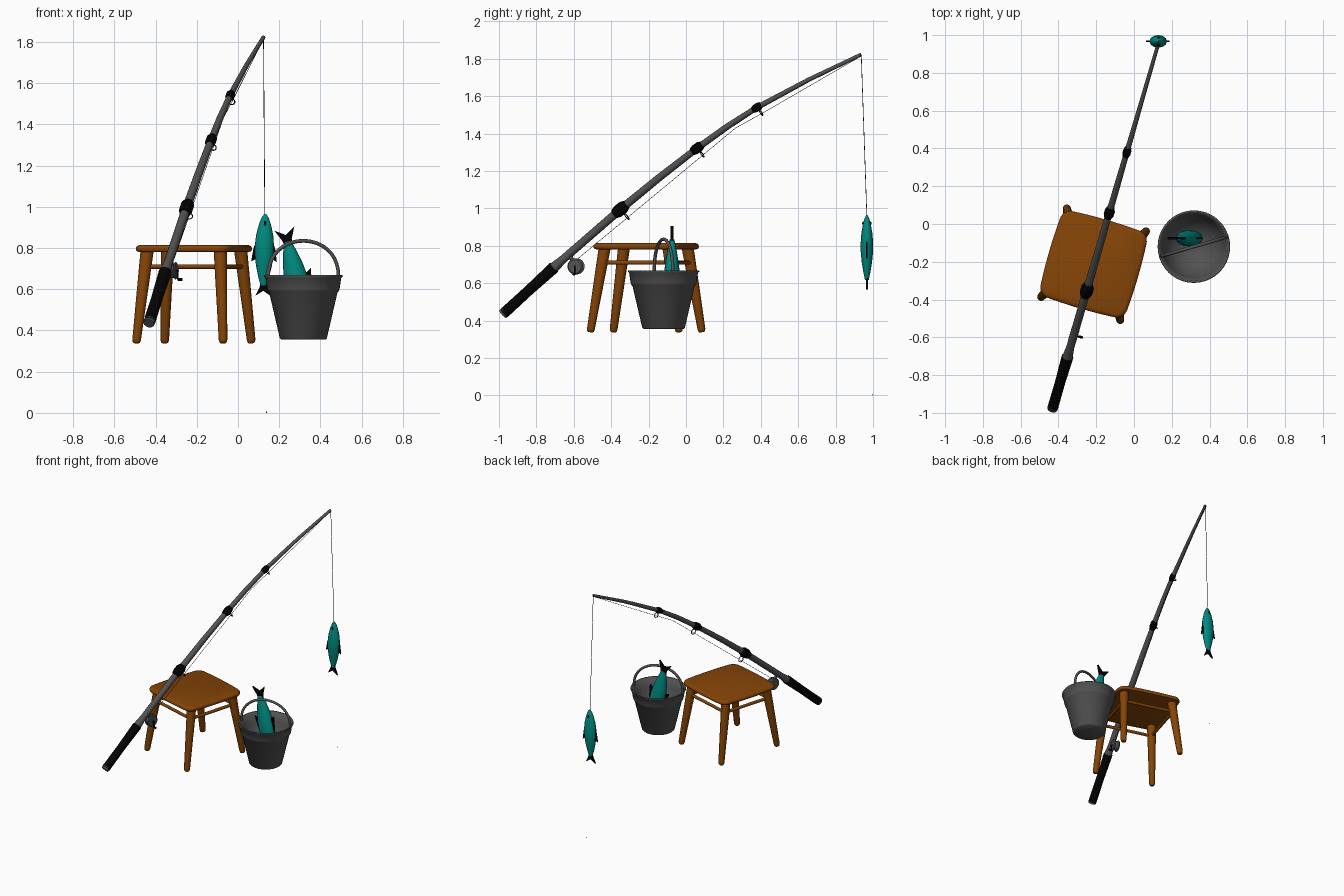
import bpy, bmesh, math
from mathutils import Vector, Matrix

if "Cube" in bpy.data.objects:
    bpy.data.objects.remove(bpy.data.objects["Cube"])

V = Vector
ACROSS = V((0.96, -0.279, 0))          # sideways to the rod plane


def material(name, rgb):
    m = bpy.data.materials.new(name)
    m.diffuse_color = (*rgb, 1)
    m.use_nodes = True
    m.node_tree.nodes["Principled BSDF"].inputs["Base Color"].default_value = m.diffuse_color
    return m


BLACK = material("black", (0.001, 0.001, 0.001))
GREY = material("dark_grey", (0.085, 0.085, 0.085))
WOOD = material("wood", (0.235, 0.058, 0.002))
TEAL = material("teal", (0.0, 0.25, 0.215))


def finish(bm, name, mat=None, matrix=None, angle=40):
    bmesh.ops.recalc_face_normals(bm, faces=bm.faces)
    me = bpy.data.meshes.new(name)
    bm.to_mesh(me)
    bm.free()
    ob = bpy.data.objects.new(name, me)
    bpy.context.collection.objects.link(ob)
    if matrix:
        ob.matrix_world = matrix
    me.materials.append(mat or GREY)
    bpy.ops.object.select_all(action='DESELECT')
    ob.select_set(True)
    bpy.context.view_layer.objects.active = ob
    bpy.ops.object.shade_smooth_by_angle(angle=math.radians(angle))
    return ob


def bridge(bm, rings):
    n = len(rings[0])
    for a, b in zip(rings, rings[1:]):
        for i in range(n):
            bm.faces.new((a[i], a[(i + 1) % n], b[(i + 1) % n], b[i]))
    bm.faces.new(rings[0])
    bm.faces.new(rings[-1])


def tube(name, pts, radii, mat=None, sides=12, matrix=None):
    """Round bar along a path with a radius per point."""
    pts = [V(p) for p in pts]
    if not isinstance(radii, (list, tuple)):
        radii = [radii] * len(pts)
    bm = bmesh.new()
    rings, side = [], None
    for i, (p, r) in enumerate(zip(pts, radii)):
        t = (pts[min(i + 1, len(pts) - 1)] - pts[max(i - 1, 0)]).normalized()
        side = t.orthogonal() if side is None else side - t * side.dot(t)
        side.normalize()
        up = t.cross(side)
        rings.append([bm.verts.new(p + r * (side * math.cos(a) + up * math.sin(a)))
                      for a in (2 * math.pi * k / sides for k in range(sides))])
    bridge(bm, rings)
    return finish(bm, name, mat, matrix)


def lathe(name, profile, sides=32, mat=None, matrix=None, flat=1.0, angle=40):
    bm = bmesh.new()
    rings = [[bm.verts.new((r * math.cos(a), r * flat * math.sin(a), z))
              for a in (2 * math.pi * k / sides for k in range(sides))] for r, z in profile]
    bridge(bm, rings)
    return finish(bm, name, mat, matrix, angle)


def plate(name, outline, thick, mat, matrix):
    """Thin fin lying in the local xz plane."""
    bm = bmesh.new()
    bridge(bm, [[bm.verts.new((x, y, z)) for x, z in outline] for y in (-thick / 2, thick / 2)])
    return finish(bm, name, mat, matrix)


def on_rod(y, z):
    return V((0.29 * y - 0.148, y, z))


# Rod: butt cap, grip, tapering blank
tube("rod_butt_cap", [on_rod(-.98, .434), on_rod(-.965, .448)], [.027, .029])
tube("rod_grip", [on_rod(-.972, .441), on_rod(-.84, .562), on_rod(-.705, .685)],
     [.029, .028, .032], BLACK)
blank = [(-.705, .685, .028), (-.655, .73, .022), (-.35, .995, .022), (-.145, 1.163, .020),
         (.06, 1.322, .018), (.22, 1.437, .017), (.38, 1.54, .015), (.66, 1.69, .012),
         (.935, 1.822, .010)]
tube("rod_blank", [on_rod(y, z) for y, z, r in blank], [r for y, z, r in blank])

# Black collars with a line guide ring below each
for i, (y, z, s, r) in enumerate([(-.35, .995, .74, .034), (.06, 1.322, .66, .027),
                                  (.38, 1.54, .58, .022)], 1):
    c, t = on_rod(y, z), (on_rod(y + .1, z + .1 * (s + .05)) - on_rod(y, z)).normalized()
    h = r * 1.3
    tube(f"collar_{i}", [c - t * h, c - t * h * .45, c + t * h * .45, c + t * h],
         [r * .76, r, r, r * .7], BLACK, 8)
    down = ACROSS.cross(t).normalized()
    down = -down if down.z > 0 else down
    ring_r = .011 + r * .25
    mid = c + down * (r + ring_r * .9) + t * .004
    loop = [mid + ring_r * (ACROSS * math.cos(a) + down * math.sin(a))
            for a in (2 * math.pi * k / 20 for k in range(21))]
    tube(f"guide_ring_{i}", loop, .0028, BLACK, 6)

# Reel, its foot and crank
reel = on_rod(-.588, .69)
tube("reel_foot", [on_rod(-.625, .755), reel], .011)
tube("reel_spool", [reel + ACROSS * d for d in (-.022, -.016, -.012, .012, .016, .022)],
     [.036, .043, .035, .035, .043, .036], sides=24)
arm = reel + ACROSS * .028
tube("crank_axle", [reel, arm], .005, BLACK, 8)
tube("crank_arm", [arm, arm + V((0, 0, -.042))], .004, BLACK, 8)
tube("crank_knob", [arm + V((0, 0, -.042)), arm + ACROSS * .022 + V((0, 0, -.042))], .007, BLACK, 8)

# Fishing line along the rod, then hanging to the fish
line = [(-.58, .73), (-.31, .953), (.09, 1.285), (.265, 1.43), (.41, 1.51), (.932, 1.812)]
tube("line_along_rod", [on_rod(*p) for p in line], .0013, BLACK, 5)
tube("hanging_line", [on_rod(.937, 1.82), (.13, .967, .955)], .0018, BLACK, 5)
tube("loose_hook", [(.138, .995, 0), (.138, .997, .006)], .002, BLACK, 5)


def fish(name, head, tail):
    """Fish with its head at the local origin, body along -z."""
    head, tail = V(head), V(tail)
    z = (head - tail).normalized()
    y = z.cross(V((1, 0, 0))).normalized()
    x = y.cross(z)
    s = (head - tail).length / .395
    m = Matrix.Translation(head) @ Matrix((x, y, z)).transposed().to_4x4() @ Matrix.Scale(s, 4)
    body = [(.005, 0), (.017, -.018), (.029, -.05), (.041, -.10), (.046, -.15), (.045, -.20),
            (.038, -.25), (.027, -.30), (.014, -.345)]
    lathe(name + "_body", body, sides=12, mat=TEAL, matrix=m, flat=.72)
    plate(name + "_tail", [(-.013, -.325), (.013, -.325), (.018, -.352), (.038, -.395),
                           (0, -.37), (-.038, -.395), (-.018, -.352)], .011, BLACK, m)
    for side, sx in (("upper", 1), ("lower", -1)):
        plate(f"{name}_{side}_fin", [(sx * .036, -.12), (sx * .052, -.165), (sx * .062, -.23),
                                     (sx * .035, -.215)], .007, BLACK, m)
    for side, sy in (("left", 1), ("right", -1)):
        e = m @ Matrix.Translation((0, sy * .019, -.045)) @ Matrix.Diagonal((1, 1, 1.8, 1))
        bm = bmesh.new()
        bmesh.ops.create_uvsphere(bm, u_segments=10, v_segments=6, radius=.006)
        finish(bm, f"{name}_{side}_eye", BLACK, e)


fish("hanging_fish", (.132, .967, .965), (.122, .967, .567))
fish("bucket_fish", (.342, -.075, .39), (.225, -.075, .895))

# Bucket: one wall profile, outside up and inside down
bucket = Matrix.Translation((.317, -.12, 0))
lathe("bucket", [(.001, .356), (.108, .356), (.114, .362), (.166, .585), (.172, .59), (.176, .602),
                 (.184, .655), (.192, .662), (.190, .668), (.181, .667), (.168, .6),
                 (.160, .585), (.110, .374), (.001, .37)], sides=40, matrix=bucket, angle=85)
bail = []
for k in range(21):
    a = math.pi * k / 20
    u = -.178 * math.cos(a)
    bail.append((u * .96, u * .279, .655 + .18 * math.sin(a) ** .85))
tube("bucket_handle", bail, .009, sides=10, matrix=bucket)

# Stool, turned to line up with the rod
stool = Matrix.Translation((-.214, -.213, 0)) @ Matrix.Rotation(-math.radians(16.2), 4, 'Z')


def seat_ring(bm, inset, z):
    pts = []
    r, h, bulge = .06, .239, .006
    for q in range(4):
        rot = Matrix.Rotation(q * math.pi / 2, 3, 'Z')
        for k in range(7):                       # rounded corner
            a = math.pi / 2 * k / 6
            pts.append(rot @ V((h - r + (r - inset) * math.cos(a), h - r + (r - inset) * math.sin(a), z)))
        for u in (.6, .2, -.2, -.6):             # slightly bowed side
            pts.append(rot @ V((u * (h - r), h - inset + bulge * (1 - u * u), z)))
    return [bm.verts.new(p) for p in pts]


bm = bmesh.new()
bridge(bm, [seat_ring(bm, i, z) for i, z in [(.018, .78), (.005, .784), (0, .792), (0, .802),
                                             (.006, .81), (.02, .815)]])
finish(bm, "seat", WOOD, stool)


def leg_at(sx, sy, z):
    f = (.785 - z) / .44
    return V((sx * (.185 + .034 * f), sy * (.178 + .068 * f), z))


for sx in (-1, 1):
    for sy in (-1, 1):
        name = ("front" if sy < 0 else "back") + ("_left" if sx < 0 else "_right") + "_leg"
        tube(name, [leg_at(sx, sy, z) for z in (.338, .343, .355, .66, .787)],
             [.012, .018, .021, .029, .032], WOOD, 16, stool)
    side = "left" if sx < 0 else "right"
    tube(side + "_stretcher", [leg_at(sx, -1, .71), leg_at(sx, 1, .71)], .011, WOOD, 10, stool)
for sy, side in ((-1, "front"), (1, "back")):
    tube(side + "_stretcher", [leg_at(-1, sy, .71), leg_at(1, sy, .71)], .011, WOOD, 10, stool)
